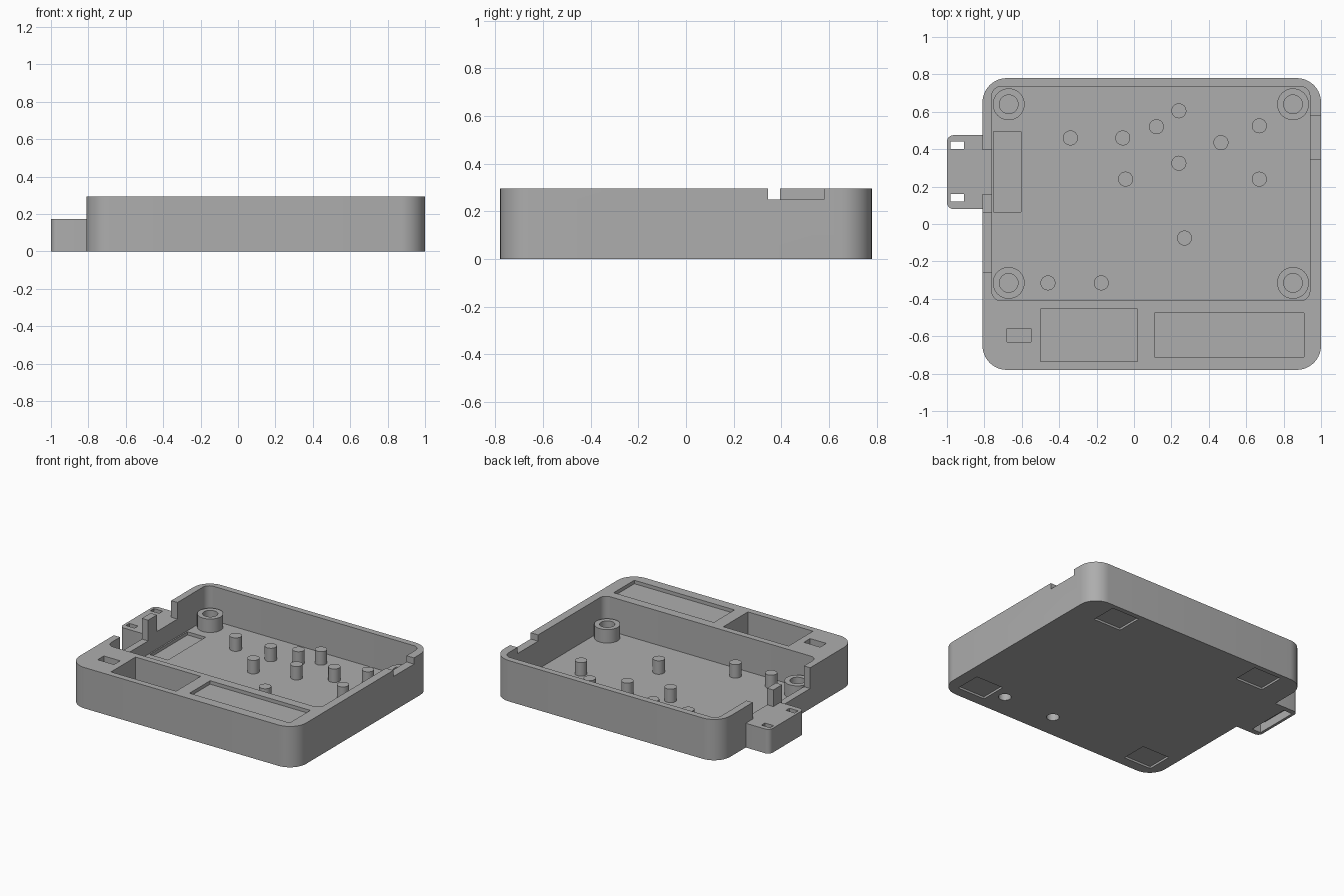
import bpy, bmesh
from math import sin, cos, pi, radians

cube = bpy.data.objects.get("Cube")
if cube:
    bpy.data.objects.remove(cube, do_unlink=True)

grey = bpy.data.materials.new("plain_grey")
grey.use_nodes = True
COLOUR = (0.42, 0.42, 0.42, 1)
grey.diffuse_color = COLOUR
grey.node_tree.nodes["Principled BSDF"].inputs["Base Color"].default_value = COLOUR

TOP, FLOOR, POST_TOP = 0.295, 0.048, 0.145


def prism(name, outline, z0, z1):
    """Extrude a closed 2D outline from z0 to z1."""
    bm = bmesh.new()
    face = bm.faces.new([bm.verts.new((x, y, z0)) for x, y in outline])
    grown = bmesh.ops.extrude_face_region(bm, geom=[face])["geom"]
    verts = [g for g in grown if isinstance(g, bmesh.types.BMVert)]
    bmesh.ops.translate(bm, verts=verts, vec=(0, 0, z1 - z0))
    bmesh.ops.recalc_face_normals(bm, faces=bm.faces)
    mesh = bpy.data.meshes.new(name)
    bm.to_mesh(mesh)
    bm.free()
    mesh.materials.append(grey)
    obj = bpy.data.objects.new(name, mesh)
    bpy.context.collection.objects.link(obj)
    return obj


def box(name, x0, x1, y0, y1, z0, z1, radius=0, steps=10):
    """Upright block, with rounded vertical corners when radius is set."""
    if not radius:
        return prism(name, [(x0, y0), (x1, y0), (x1, y1), (x0, y1)], z0, z1)
    centres = [(x1 - radius, y1 - radius), (x0 + radius, y1 - radius),
               (x0 + radius, y0 + radius), (x1 - radius, y0 + radius)]
    outline = []
    for q, (cx, cy) in enumerate(centres):
        for i in range(steps + 1):
            a = (q + i / steps) * pi / 2
            outline.append((cx + radius * cos(a), cy + radius * sin(a)))
    return prism(name, outline, z0, z1)


def cylinder(name, x, y, radius, z0, z1, sides=32):
    ring = [2 * pi * i / sides for i in range(sides)]
    return prism(name, [(x + radius * cos(a), y + radius * sin(a)) for a in ring], z0, z1)


def combine(target, tool, operation="DIFFERENCE"):
    """Apply a boolean and discard the tool."""
    mod = target.modifiers.new("cut", "BOOLEAN")
    mod.operation, mod.solver, mod.object = operation, "EXACT", tool
    bpy.context.view_layer.objects.active = target
    bpy.ops.object.modifier_apply(modifier=mod.name)
    bpy.data.objects.remove(tool, do_unlink=True)


def smooth(obj):
    bpy.ops.object.select_all(action="DESELECT")
    obj.select_set(True)
    bpy.context.view_layer.objects.active = obj
    bpy.ops.object.shade_smooth_by_angle(angle=radians(30))


# Case body with the strap tab on its right side
body = box("case_body", -0.81, 1, -0.78, 0.78, 0, TOP, 0.13)
combine(body, box("tab", -1, -0.77, 0.08, 0.475, 0, 0.175, 0.035, 6), "UNION")

# Main cavity, battery well, switch slot and shallow panel recess
combine(body, box("cavity", -0.76, 0.94, -0.41, 0.735, FLOOR, 0.4, 0.05))
combine(body, box("battery_well", -0.5, 0.02, -0.735, -0.455, FLOOR, 0.4))
combine(body, box("switch_slot", -0.68, -0.55, -0.63, -0.56, FLOOR, 0.4))
combine(body, box("panel_recess", 0.11, 0.91, -0.71, -0.475, 0.27, 0.4))
combine(body, box("floor_recess", -0.75, -0.605, 0.065, 0.495, 0.025, 0.1))

# Openings in the side walls, leaving a pillar between the two on the right
combine(body, box("opening_back", -0.9, -0.74, 0.16, 0.395, 0.175, 0.4))
combine(body, box("opening_front", -0.9, -0.74, -0.26, 0.06, 0.145, 0.4))
combine(body, box("left_notch", 0.92, 1.1, 0.345, 0.58, 0.25, 0.4))

# Strap slots through the tab, joined by a groove underneath
for y in (0.14, 0.42):
    combine(body, box("strap_slot", -0.98, -0.91, y - 0.02, y + 0.02, -0.1, 0.3))
combine(body, box("strap_groove", -0.98, -0.91, 0.12, 0.44, -0.1, 0.06))

# Underside: recesses for feet and two blind holes
for half_gap, y in ((0.606, 0.65), (0.71, -0.61)):
    for side in (-1, 1):
        x = 0.09 + side * half_gap
        combine(body, box("foot_recess", x - 0.11, x + 0.11, y - 0.095, y + 0.095, -0.1, 0.015))
for x in (0.19, 0.6):
    combine(body, cylinder("blind_hole", x, -0.6, 0.042, -0.1, 0.22))
smooth(body)

# Hollow screw bosses in the cavity corners
for x in (-0.67, 0.85):
    for y in (-0.315, 0.64):
        boss = cylinder("screw_boss", x, y, 0.085, FLOOR, POST_TOP)
        combine(boss, cylinder("bore", x, y, 0.05, FLOOR + 0.005, 0.3))
        smooth(boss)

# Support posts
posts = [(-0.34, 0.46), (-0.06, 0.46), (0.12, 0.52), (0.24, 0.605),
         (-0.045, 0.24), (0.24, 0.325), (0.465, 0.435), (0.67, 0.525),
         (0.67, 0.24), (0.27, -0.075), (-0.46, -0.315), (-0.175, -0.315)]
for x, y in posts:
    smooth(cylinder("support_post", x, y, 0.04, FLOOR, POST_TOP, 24))
